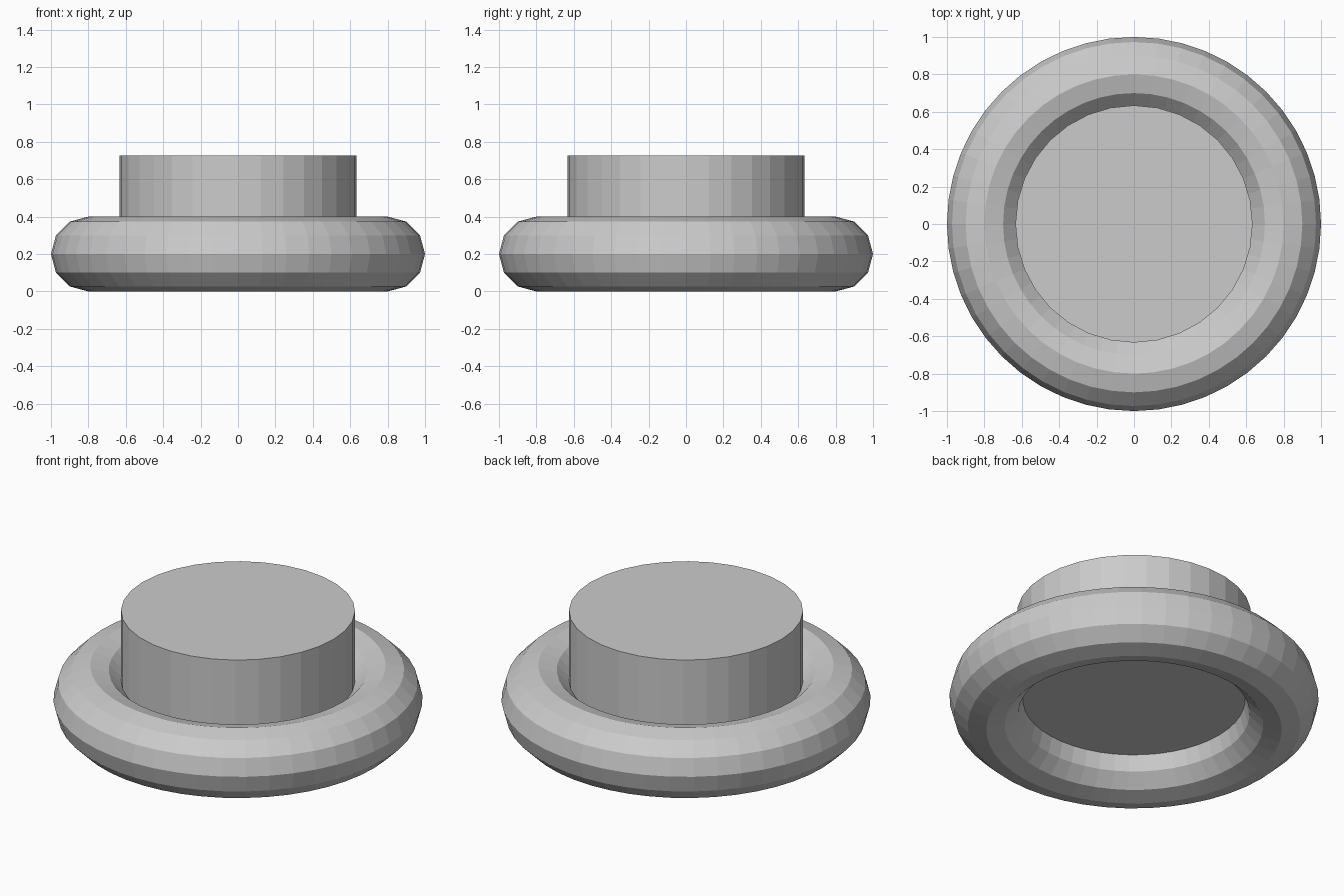
import bpy

if "Cube" in bpy.data.objects:
    bpy.data.objects.remove(bpy.data.objects["Cube"])

# Rounded ring base
bpy.ops.mesh.primitive_torus_add(major_radius=0.8, minor_radius=0.2,
                                 major_segments=48, minor_segments=12,
                                 location=(0, 0, 0.2))
bpy.context.object.name = "ring_base"

# Solid plug seated in the ring, ending about halfway down its hole
PLUG_BOTTOM, PLUG_TOP = 0.19, 0.727
bpy.ops.mesh.primitive_cylinder_add(vertices=32, radius=0.634,
                                    depth=PLUG_TOP - PLUG_BOTTOM,
                                    location=(0, 0, (PLUG_TOP + PLUG_BOTTOM) / 2))
bpy.context.object.name = "centre_plug"
